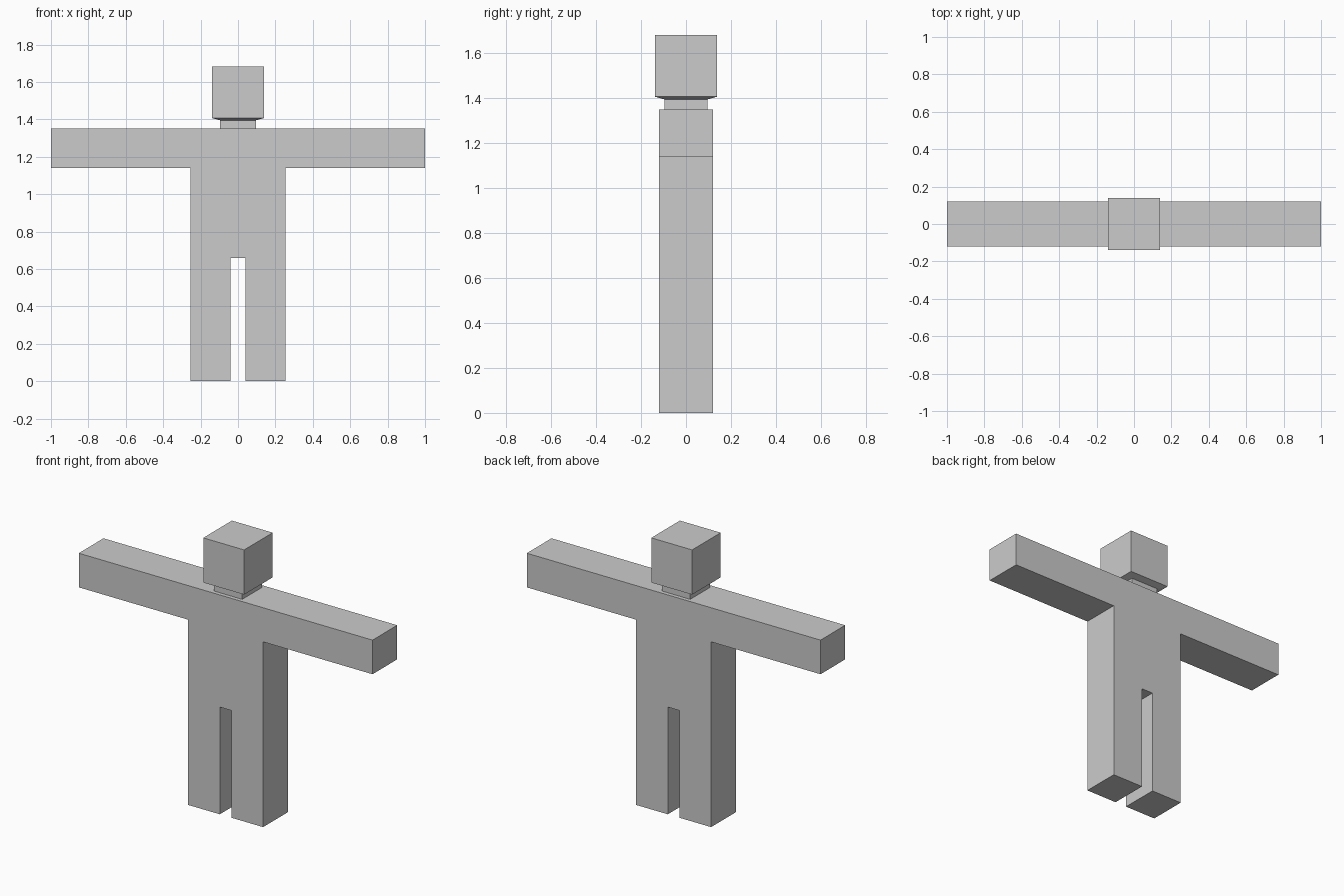
import bpy
import bmesh

cube = bpy.data.objects.get("Cube")
if cube:
    bpy.data.objects.remove(cube, do_unlink=True)

grey = bpy.data.materials.new("plain grey")
grey.use_nodes = True
colour = (0.6, 0.6, 0.6, 1)
grey.diffuse_color = colour
grey.node_tree.nodes["Principled BSDF"].inputs["Base Color"].default_value = colour


def finish(name, bm):
    bmesh.ops.recalc_face_normals(bm, faces=bm.faces)
    mesh = bpy.data.meshes.new(name)
    bm.to_mesh(mesh)
    bm.free()
    mesh.materials.append(grey)
    obj = bpy.data.objects.new(name, mesh)
    bpy.context.collection.objects.link(obj)
    return obj


# Torso, arms and legs: one mirrored outline, extruded front to back
DEPTH = 0.24
half = [(0.04, 0.66), (0.04, 0), (0.255, 0), (0.255, 1.14), (1, 1.14), (1, 1.35)]
outline = half + [(-x, z) for x, z in reversed(half)]
bm = bmesh.new()
front = bm.faces.new([bm.verts.new((x, -DEPTH / 2, z)) for x, z in outline])
grown = bmesh.ops.extrude_face_region(bm, geom=[front], use_keep_orig=True)
back = [v for v in grown["geom"] if isinstance(v, bmesh.types.BMVert)]
bmesh.ops.translate(bm, verts=back, vec=(0, DEPTH, 0))
finish("body", bm)

# Neck and head: square rings stacked upwards, with a shallow sloped chin
bm = bmesh.new()
rings = []
for r, z in [(0.096, 1.35), (0.096, 1.395), (0.139, 1.407), (0.139, 1.682)]:
    corners = [(-r, -r), (r, -r), (r, r), (-r, r)]
    rings.append([bm.verts.new((x, y, z)) for x, y in corners])
for low, high in zip(rings, rings[1:]):
    for i in range(4):
        j = (i + 1) % 4
        bm.faces.new((low[i], low[j], high[j], high[i]))
bm.faces.new(rings[-1])
bm.faces.new(rings[0][::-1])
finish("head_and_neck", bm)
